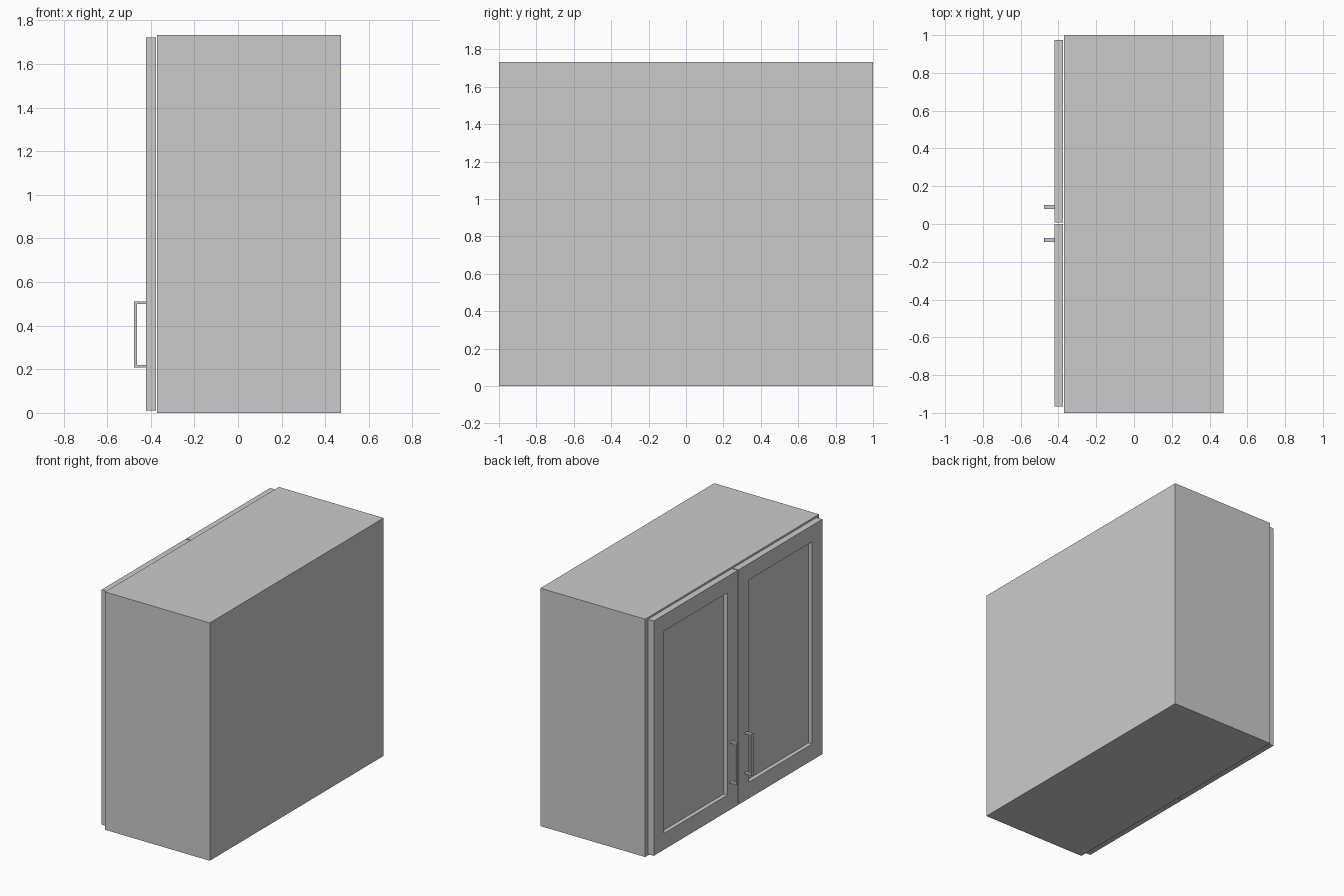
import bpy, bmesh
from mathutils import Vector

if "Cube" in bpy.data.objects:
    bpy.data.objects.remove(bpy.data.objects["Cube"])

FRONT = -0.422   # outer face of the doors
MID = 0.003      # centre line between the doors


def finish(name, bm):
    bmesh.ops.recalc_face_normals(bm, faces=bm.faces)
    mesh = bpy.data.meshes.new(name)
    bm.to_mesh(mesh)
    bm.free()
    obj = bpy.data.objects.new(name, mesh)
    bpy.context.collection.objects.link(obj)
    return obj


def box_bm(x, y, z):
    bm = bmesh.new()
    bmesh.ops.create_cube(bm, size=1)
    for v in bm.verts:
        v.co = Vector(r[0] if c < 0 else r[1] for c, r in zip(v.co, (x, y, z)))
    return bm


# Closed cabinet body
finish("cabinet_body", box_bm((-0.371, 0.473), (-1, 1), (0, 1.732)))


# Door with a recessed centre panel
def door(name, y0, y1):
    bm = box_bm((FRONT, -0.375), (y0, y1), (0.012, 1.722))
    bm.normal_update()
    front = min(bm.faces, key=lambda f: f.calc_center_median().x)
    bmesh.ops.inset_region(bm, faces=[front], thickness=0.168)
    # sink the panel with straight walls
    panel = bmesh.ops.extrude_discrete_faces(bm, faces=[front])["faces"][0]
    bmesh.ops.translate(bm, verts=panel.verts, vec=(0.03, 0, 0))
    finish(name, bm)


# U-shaped bar handle: side profile extruded along y
def handle(name, y):
    x0, x1, z0, z1, t = -0.476, FRONT, 0.207, 0.511, 0.012
    profile = [(x1, z0), (x0, z0), (x0, z1), (x1, z1),
               (x1, z1 - t), (x0 + t, z1 - t), (x0 + t, z0 + t), (x1, z0 + t)]
    bm = bmesh.new()
    face = bm.faces.new([bm.verts.new((px, y - 0.011, pz)) for px, pz in profile])
    ext = bmesh.ops.extrude_face_region(bm, geom=[face])["geom"]
    bmesh.ops.translate(bm, vec=(0, 0.022, 0),
                        verts=[g for g in ext if isinstance(g, bmesh.types.BMVert)])
    # keep both end caps on the closed solid
    if not any(all(v.co.y < y for v in f.verts) for f in bm.faces):
        bm.faces.new([v for v in bm.verts if v.co.y < y])
    finish(name, bm)


for side, label in ((1, "left"), (-1, "right")):
    inner, outer = MID + side * 0.004, MID + side * 0.97
    door(label + "_door", min(inner, outer), max(inner, outer))
    handle(label + "_handle", MID + side * 0.087)
